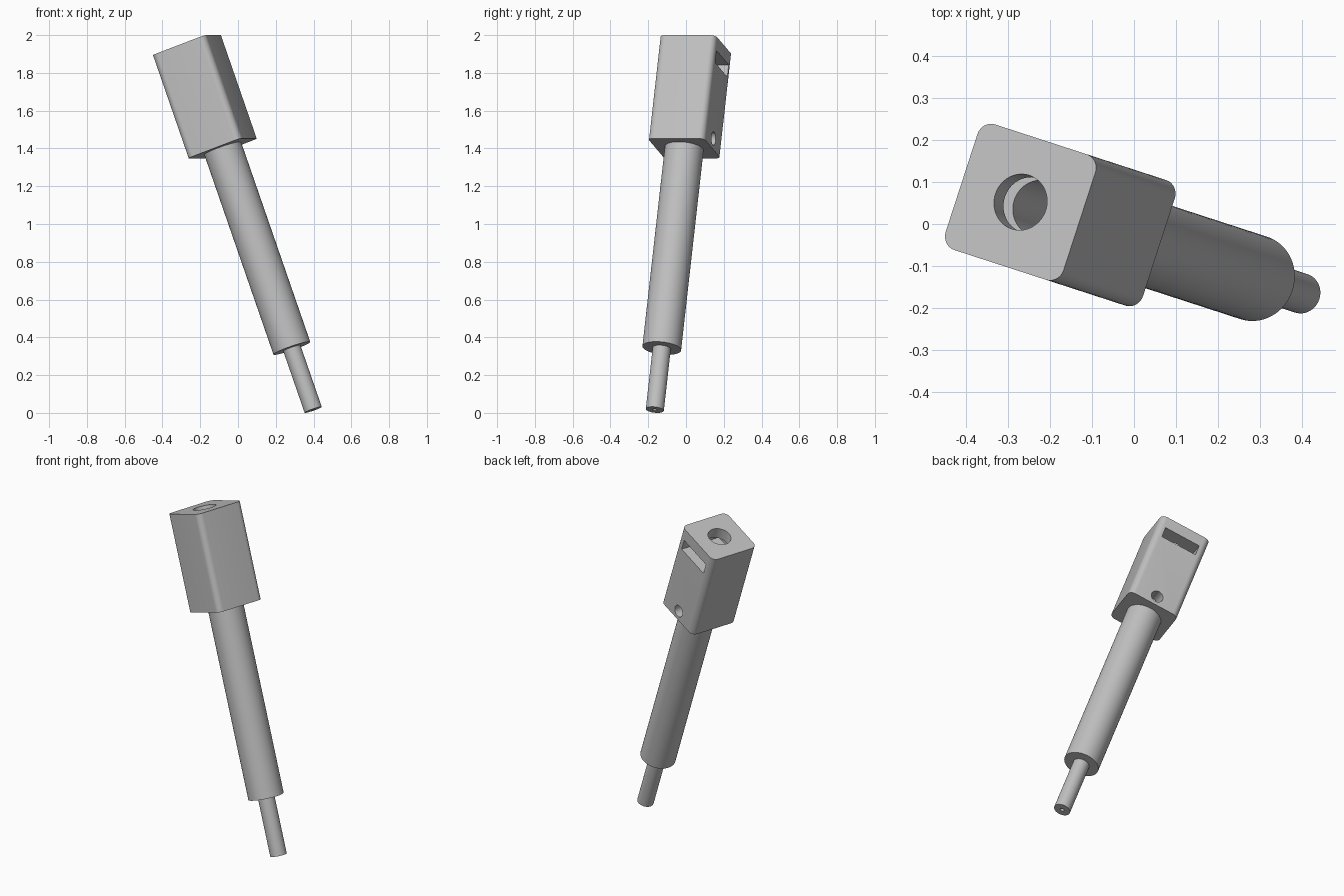
import bpy, bmesh
from math import radians
from mathutils import Matrix

cube = bpy.data.objects.get("Cube")
if cube:
    bpy.data.objects.remove(cube, do_unlink=True)

# Heights along the tool's own axis, measured from the tip
NECK, HEAD, TOP = 0.347, 1.4725, 2.0535
SIDE = 0.314

# Leaning pose shared by all parts
POSE = (Matrix.Translation((0.398, -0.165, 0.0164))
        @ Matrix.Rotation(radians(-18), 4, "Z")
        @ Matrix.Rotation(radians(-20), 4, "Y"))

grey = bpy.data.materials.new("plain_grey")
grey.use_nodes = True
grey.diffuse_color = (0.52, 0.52, 0.52, 1)
grey.node_tree.nodes["Principled BSDF"].inputs["Base Color"].default_value = (0.52, 0.52, 0.52, 1)


def finish(name, bm):
    mesh = bpy.data.meshes.new(name)
    bm.to_mesh(mesh)
    bm.free()
    mesh.materials.append(grey)
    ob = bpy.data.objects.new(name, mesh)
    bpy.context.collection.objects.link(ob)
    ob.matrix_world = POSE
    return ob


def rod(name, radius, z0, z1, sides=64):
    bm = bmesh.new()
    bmesh.ops.create_cone(bm, cap_ends=True, segments=sides, radius1=radius, radius2=radius,
                          depth=z1 - z0, matrix=Matrix.Translation((0, 0, (z0 + z1) / 2)))
    return finish(name, bm)


def side_rod(name, radius, y0, y1, z):
    bm = bmesh.new()
    place = Matrix.Translation((0, (y0 + y1) / 2, z)) @ Matrix.Rotation(radians(90), 4, "X")
    bmesh.ops.create_cone(bm, cap_ends=True, segments=48, radius1=radius, radius2=radius,
                          depth=y1 - y0, matrix=place)
    return finish(name, bm)


def block(name, width, y0, y1, z0, z1, rounding=0):
    bm = bmesh.new()
    place = (Matrix.Translation((0, (y0 + y1) / 2, (z0 + z1) / 2))
             @ Matrix.Diagonal((width, y1 - y0, z1 - z0, 1)))
    bmesh.ops.create_cube(bm, size=1, matrix=place)
    if rounding:
        upright = [e for e in bm.edges if abs(e.verts[0].co.z - e.verts[1].co.z) > 0.1]
        bmesh.ops.bevel(bm, geom=upright, offset=rounding, segments=8,
                        profile=0.5, affect="EDGES")
    return finish(name, bm)


def activate(ob):
    bpy.ops.object.select_all(action="DESELECT")
    ob.select_set(True)
    bpy.context.view_layer.objects.active = ob


def cut(ob, cutters):
    for cutter in cutters:
        cutter.hide_render = True
        activate(ob)
        mod = ob.modifiers.new("cut", "BOOLEAN")
        mod.operation, mod.solver, mod.object = "DIFFERENCE", "EXACT", cutter
        bpy.ops.object.modifier_apply(modifier=mod.name)
        bpy.data.objects.remove(cutter, do_unlink=True)


# Square head with a bore, a nut slot and a small side hole at the back
head = block("head_block", SIDE, -SIDE / 2, SIDE / 2, HEAD, TOP, 0.035)
cut(head, [
    rod("bore_cutter", 0.067, HEAD + 0.03, TOP + 0.1),
    block("slot_cutter", 0.22, -0.11, 0.3, TOP - 0.138, TOP - 0.07),
    side_rod("side_hole_cutter", 0.036, 0, 0.3, TOP - 0.525),
])

# Long barrel and thin tip
barrel = rod("barrel", 0.103, NECK, HEAD + 0.005)
tip = rod("tip", 0.048, 0, NECK + 0.005)
cut(tip, [rod("tip_hole_cutter", 0.012, -0.1, 0.3, 24)])

for part in (head, barrel, tip):
    activate(part)
    bpy.ops.object.shade_smooth_by_angle(angle=radians(30))
